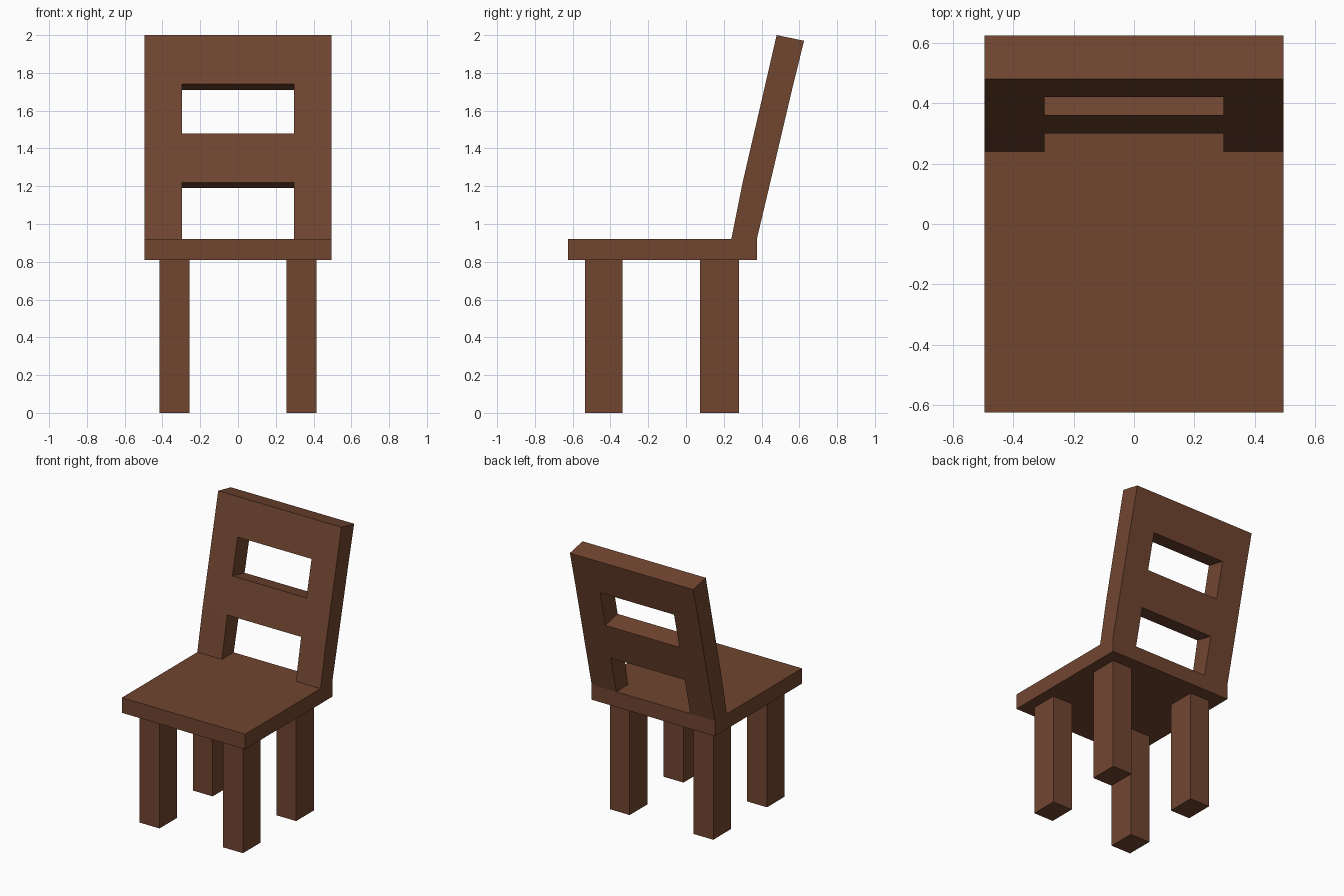
import bpy, bmesh

if "Cube" in bpy.data.objects:
    bpy.data.objects.remove(bpy.data.objects["Cube"])

wood = bpy.data.materials.new("brown_wood")
wood.diffuse_color = (0.165, 0.06, 0.03, 1)
wood.use_nodes = True
wood.node_tree.nodes["Principled BSDF"].inputs["Base Color"].default_value = wood.diffuse_color


def make_object(name, bm):
    bmesh.ops.recalc_face_normals(bm, faces=bm.faces)
    mesh = bpy.data.meshes.new(name)
    bm.to_mesh(mesh)
    bm.free()
    mesh.materials.append(wood)
    obj = bpy.data.objects.new(name, mesh)
    bpy.context.collection.objects.link(obj)
    return obj


def box(name, x, y, z):
    bm = bmesh.new()
    bmesh.ops.create_cube(bm, size=1)
    for v in bm.verts:
        v.co = [lo + (c + 0.5) * (hi - lo) for c, (lo, hi) in zip(v.co, (x, y, z))]
    return make_object(name, bm)


# Seat slab
box("seat", (-0.495, 0.495), (-0.625, 0.375), (0.81, 0.92))

# Four square legs
for side, x in (("left", (-0.415, -0.256)), ("right", (0.256, 0.415))):
    box(f"front_leg_{side}", x, (-0.535, -0.337), (0, 0.81))
    box(f"back_leg_{side}", x, (0.075, 0.28), (0, 0.81))

# Leaning backrest: (front y, front z, back y, back z) at each level
levels = [
    (0.24, 0.92, 0.375, 0.92),
    (0.30, 1.22, 0.439, 1.19),
    (0.36, 1.48, 0.50, 1.45),
    (0.42, 1.74, 0.561, 1.71),
    (0.48, 2.00, 0.625, 1.97),
]
columns = [-0.495, -0.297, 0.297, 0.495]
openings = {(0, 1), (2, 1)}

bm = bmesh.new()
front = [[bm.verts.new((x, fy, fz)) for x in columns] for fy, fz, _, _ in levels]
back = [[bm.verts.new((x, by, bz)) for x in columns] for _, _, by, bz in levels]
cells = {(r, c) for r in range(4) for c in range(3)} - openings
for r, c in cells:
    # Corner indices of the cell, with the neighbour across each following edge
    ring = [(r, c), (r, c + 1), (r + 1, c + 1), (r + 1, c)]
    neighbours = [(r - 1, c), (r, c + 1), (r + 1, c), (r, c - 1)]
    bm.faces.new([front[i][j] for i, j in ring])
    bm.faces.new([back[i][j] for i, j in reversed(ring)])
    # Close the thickness on every exposed edge
    for k, other in enumerate(neighbours):
        if other not in cells:
            (a, b), (d, e) = ring[k], ring[(k + 1) % 4]
            bm.faces.new([front[d][e], front[a][b], back[a][b], back[d][e]])
make_object("backrest", bm)
